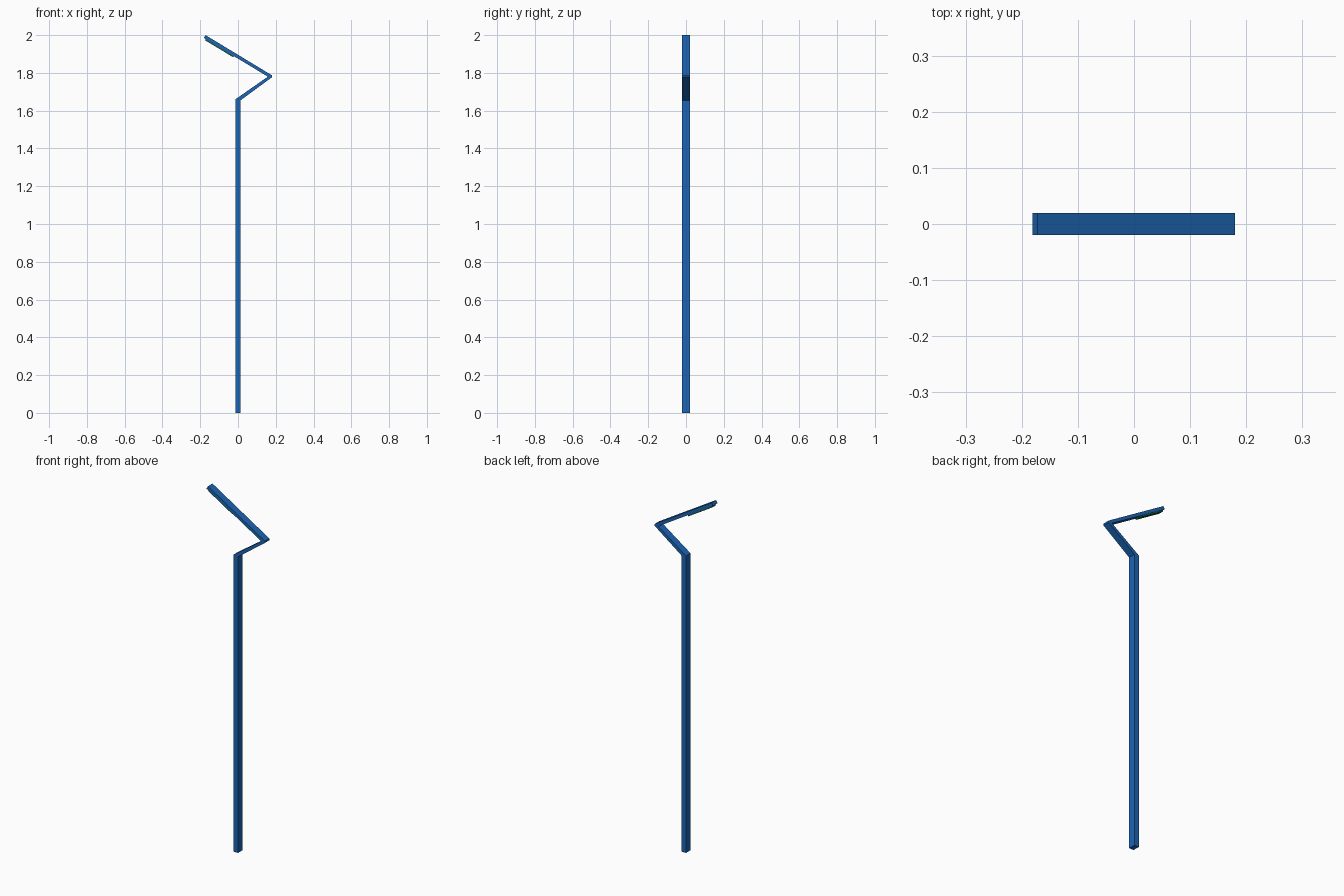
import bpy, bmesh
from mathutils import Vector

if "Cube" in bpy.data.objects:
    bpy.data.objects.remove(bpy.data.objects["Cube"])


def material(name, rgb):
    m = bpy.data.materials.new(name)
    m.diffuse_color = (*rgb, 1)
    m.use_nodes = True
    m.node_tree.nodes["Principled BSDF"].inputs["Base Color"].default_value = m.diffuse_color
    return m


def extrude_profile(name, pts, half_width, mat):
    """Closed x-z outline extruded symmetrically along y."""
    bm = bmesh.new()
    face = bm.faces.new([bm.verts.new((x, -half_width, z)) for x, z in pts])
    ret = bmesh.ops.extrude_face_region(bm, geom=[face])
    verts = [g for g in ret["geom"] if isinstance(g, bmesh.types.BMVert)]
    bmesh.ops.translate(bm, verts=verts, vec=(0, 2 * half_width, 0))
    bmesh.ops.recalc_face_normals(bm, faces=bm.faces)
    mesh = bpy.data.meshes.new(name)
    bm.to_mesh(mesh)
    bm.free()
    mesh.materials.append(mat)
    obj = bpy.data.objects.new(name, mesh)
    bpy.context.collection.objects.link(obj)
    return obj


blue = material("blue_paint", (0.012, 0.13, 0.46))
green = material("dark_green", (0.01, 0.12, 0.05))

# Post, slanted neck and backward-folded arm as one bent bar
extrude_profile("post_and_arm", [
    (-0.014, 0), (0.014, 0), (0.014, 1.655), (0.18, 1.777), (0.18, 1.787),
    (-0.172, 2.0), (-0.181, 1.985), (0.158, 1.78), (-0.014, 1.66),
], 0.02, blue)

# Thin light strip under the upper end of the arm
top_end, low_end = Vector((-0.181, 1.985)), Vector((0.158, 1.78))
along = (low_end - top_end).normalized()
down = Vector((along.y, -along.x))


def under_arm(dist, depth):
    return tuple(top_end + along * dist + down * depth)


extrude_profile("light_strip", [
    under_arm(0.012, -0.002), under_arm(0.186, -0.002),
    under_arm(0.186, 0.007), under_arm(0.012, 0.007),
], 0.016, green)
